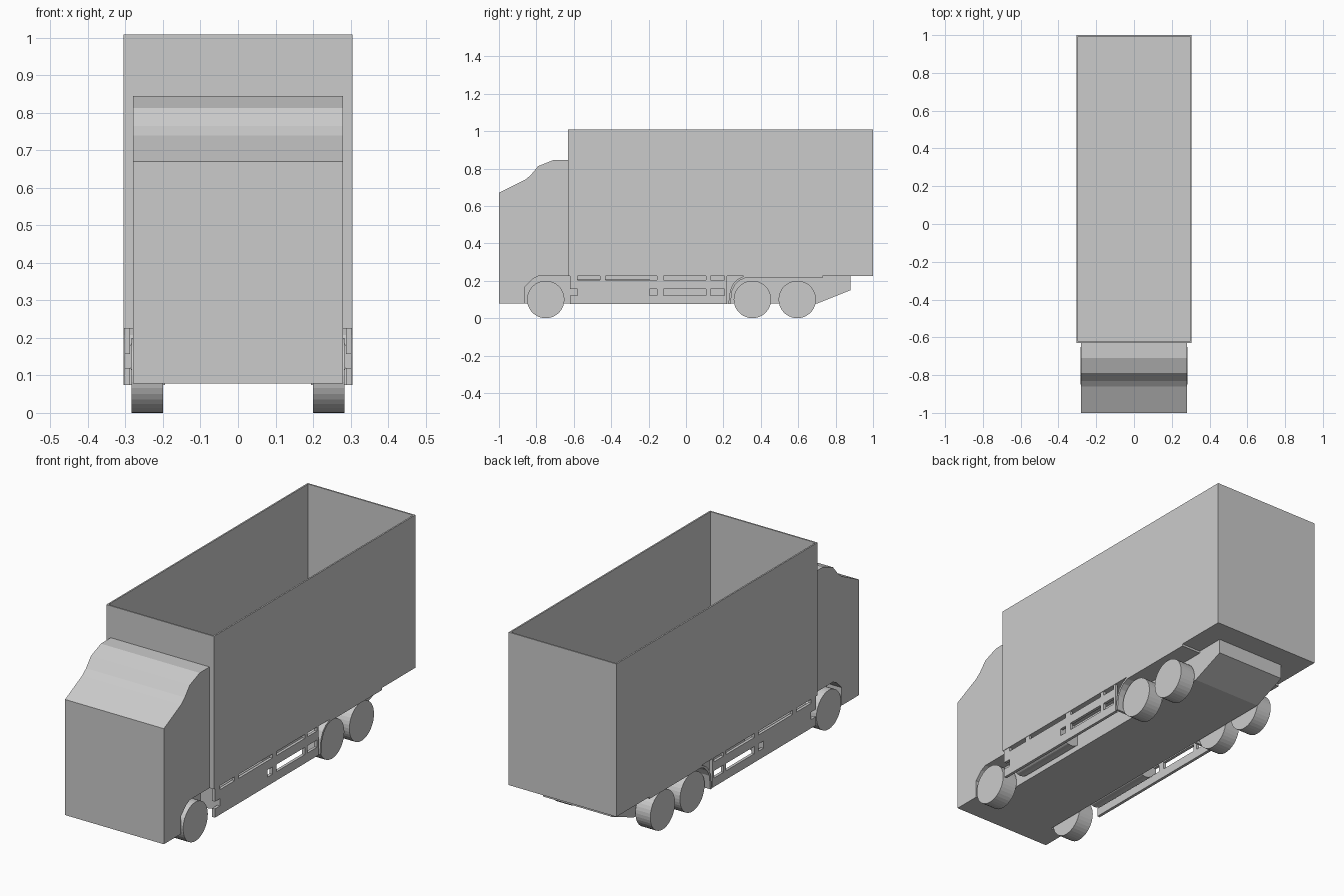
import bpy, bmesh, math
from mathutils import Matrix

if "Cube" in bpy.data.objects:
    bpy.data.objects.remove(bpy.data.objects["Cube"])


def finish(name, bm):
    bmesh.ops.recalc_face_normals(bm, faces=bm.faces)
    me = bpy.data.meshes.new(name)
    bm.to_mesh(me)
    bm.free()
    ob = bpy.data.objects.new(name, me)
    bpy.context.collection.objects.link(ob)
    return ob


def prism(bm, profile, x0, x1):
    """Extrude a (y, z) outline from x0 to x1."""
    face = bm.faces.new([bm.verts.new((x0, y, z)) for y, z in profile])
    ext = bmesh.ops.extrude_face_region(bm, geom=[face])["geom"]
    verts = [v for v in ext if isinstance(v, bmesh.types.BMVert)]
    bmesh.ops.translate(bm, verts=verts, vec=(x1 - x0, 0, 0))


def slab(bm, x0, x1, y0, y1, z0, z1):
    prism(bm, [(y0, z0), (y1, z0), (y1, z1), (y0, z1)], x0, x1)


def cylinder(bm, radius, depth, loc, axis, sides):
    rot = Matrix.Rotation(math.pi / 2, 4, axis)
    bmesh.ops.create_cone(bm, cap_ends=True, segments=sides, radius1=radius,
                          radius2=radius, depth=depth,
                          matrix=Matrix.Translation(loc) @ rot)


def mirror(ob):
    ob.modifiers.new("Mirror", "MIRROR").use_mirror_merge = False


# Cab with notched wheel arches
bm = bmesh.new()
prism(bm, [(-1, .078), (-1, .67), (-.86, .74), (-.83, .765), (-.79, .813),
           (-.71, .845), (-.63, .845), (-.63, .225), (-.79, .225),
           (-.82, .21), (-.86, .17), (-.86, .078)], -.28, .28)
finish("cab", bm)

# Open-topped cargo box: inset the top and push it down to the floor
bm = bmesh.new()
slab(bm, -.305, .305, -.63, 1, .225, 1.008)
bm.normal_update()
top = [f for f in bm.faces if abs(f.normal.z) > .9 and f.calc_center_median().z > .9]
bmesh.ops.recalc_face_normals(bm, faces=bm.faces)
bmesh.ops.inset_region(bm, faces=top, thickness=.011)
pit = bmesh.ops.extrude_face_region(bm, geom=top)["geom"]
bmesh.ops.translate(bm, verts=[v for v in pit if isinstance(v, bmesh.types.BMVert)],
                    vec=(0, 0, -.77))
bmesh.ops.delete(bm, geom=[f for f in top if f.is_valid], context="FACES")
finish("cargo_box", bm)

# Chassis with raked tail
bm = bmesh.new()
prism(bm, [(-.86, .078), (.70, .078), (.88, .15), (.88, .225), (-.86, .225)], -.195, .195)
finish("chassis", bm)

# Wheels, one front axle and two rear axles
for name, y in (("front_wheel", -.75), ("middle_wheel", .355), ("rear_wheel", .595)):
    bm = bmesh.new()
    cylinder(bm, .1, .084, (.242, y, .1), "Y", 36)
    mirror(finish(name, bm))

# Side guards: two long rails joined by posts
bm = bmesh.new()
for z0, z1 in ((.075, .12), (.157, .203)):
    slab(bm, .288, .303, -.62, .21, z0, z1)
for y0, y1 in ((-.58, -.195), (-.155, -.12), (.108, .13)):
    slab(bm, .288, .303, y0, y1, .12, .157)
for y0, y1 in ((-.62, -.58), (-.46, -.43), (-.155, -.12), (.108, .13)):
    slab(bm, .288, .303, y0, y1, .203, .225)
slab(bm, .288, .303, .205, .22, .075, .225)
mirror(finish("side_guard", bm))

# Rounded tanks behind the guards
bm = bmesh.new()
cylinder(bm, .06, .385, (.236, -.3875, .15), "X", 20)
mirror(finish("side_tank", bm))

# Rear mudguards: thin bent strip over both rear axles
outer = [(.226, .075), (.236, .15), (.252, .185), (.275, .208), (.31, .225), (.73, .225)]
inner = [(.73, .214), (.314, .214), (.284, .2), (.262, .178), (.247, .148), (.238, .075)]
bm = bmesh.new()
prism(bm, outer + inner, .195, .305)
mirror(finish("rear_mudguard", bm))
